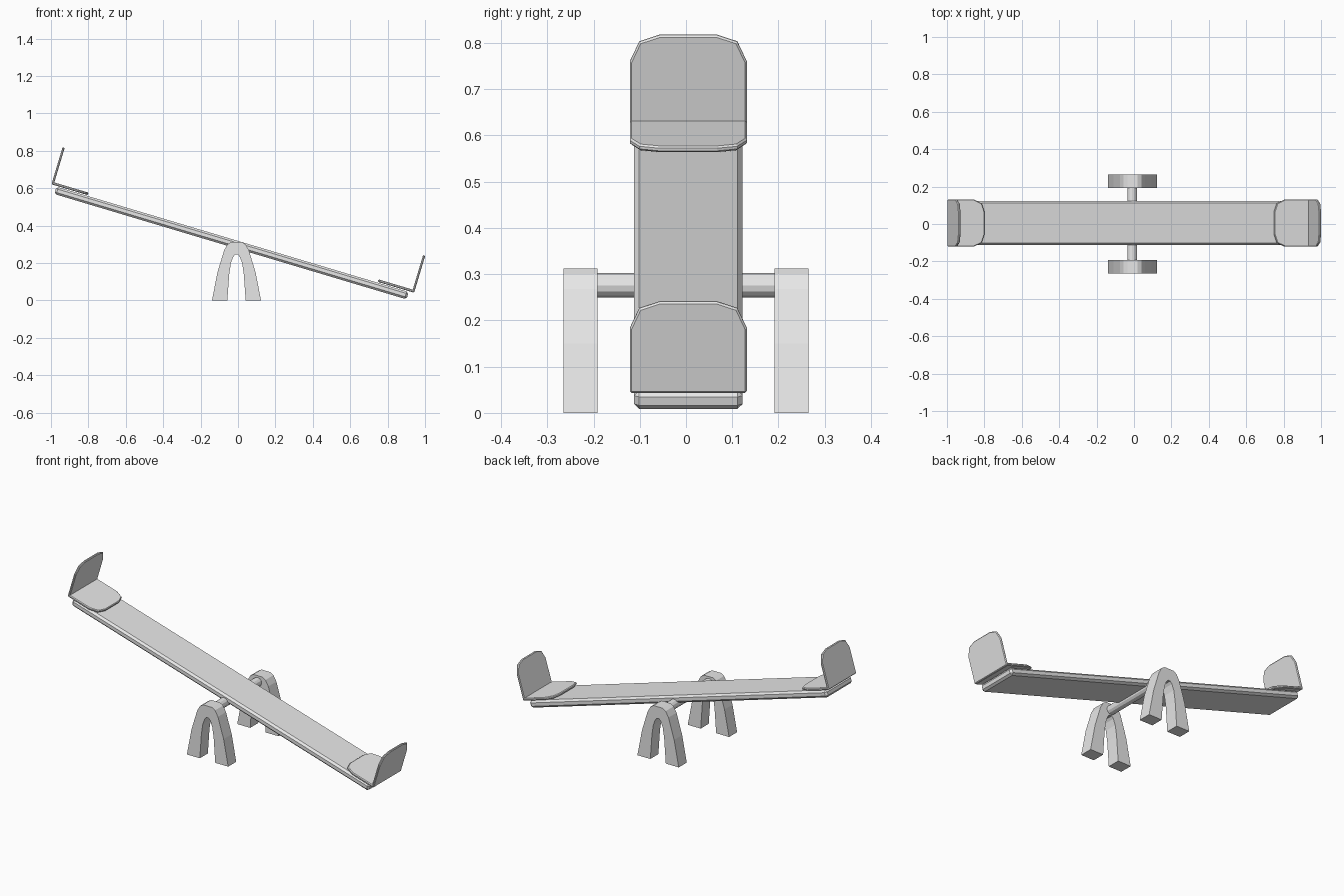
import bpy, bmesh, math
from mathutils import Matrix, Vector

old = bpy.data.objects.get("Cube")
if old:
    bpy.data.objects.remove(old, do_unlink=True)

grey = bpy.data.materials.new("light_grey")
grey.use_nodes = True
grey.diffuse_color = (0.8, 0.8, 0.8, 1)
grey.node_tree.nodes["Principled BSDF"].inputs["Base Color"].default_value = (0.8, 0.8, 0.8, 1)


def prism(name, outline, depth, matrix, bevel=0.0):
    """Extrude a closed 2D outline along local z, then place it."""
    bm = bmesh.new()
    face = bm.faces.new([bm.verts.new((a, b, -depth / 2)) for a, b in outline])
    out = bmesh.ops.extrude_face_region(bm, geom=[face])
    verts = [v for v in out["geom"] if isinstance(v, bmesh.types.BMVert)]
    bmesh.ops.translate(bm, vec=(0, 0, depth), verts=verts)
    bmesh.ops.transform(bm, matrix=matrix, verts=bm.verts)
    bmesh.ops.recalc_face_normals(bm, faces=bm.faces)
    mesh = bpy.data.meshes.new(name)
    bm.to_mesh(mesh)
    bm.free()
    mesh.materials.append(grey)
    obj = bpy.data.objects.new(name, mesh)
    bpy.context.collection.objects.link(obj)
    if bevel:
        mod = obj.modifiers.new("edge_chamfer", 'BEVEL')
        mod.width = bevel
        mod.segments = 1
        mod.limit_method = 'ANGLE'
        mod.angle_limit = math.radians(60)
    return obj


def axes(x, y, z, origin):
    """Matrix whose columns are the given axes, at an origin."""
    m = Matrix((x, y, z)).transposed().to_4x4()
    m.translation = Vector(origin)
    return m


# Tilted frame shared by the plank and both seats
tilt = Matrix.Translation((-0.035, 0.005, 0.307)) @ Matrix.Rotation(math.radians(16.65), 4, 'Y')

# Plank
L, W = 0.983, 0.1175
prism("plank", [(-L, -W), (L, -W), (L, W), (-L, W)], 0.041, tilt, 0.011)


# Seats: a pan and an upright back, each with a clipped free end
def plate_outline(length):
    half = [(0.1265, 0), (0.1265, length - 0.06), (0.106, length - 0.015), (0.062, length)]
    return half + [(-a, b) for a, b in reversed(half)]


for side, label in ((-1, "right"), (1, "left")):
    pan = axes((0, 1, 0), (-side, 0, 0), (0, 0, 1), (side * 1.008, 0, 0.032))
    back = axes((0, 1, 0), (0, 0, 1), (side, 0, 0), (side * 1.006, 0, 0.026))
    prism(label + "_seat_pan", plate_outline(0.199), 0.014, tilt @ pan, 0.004)
    prism(label + "_seat_back", plate_outline(0.206), 0.012, tilt @ back, 0.004)

# Arched stands
outer = [(0.131, 0), (0.102, 0.15), (0.066, 0.268), (0.048, 0.3), (0.028, 0.312)]
inner = [(0.049, 0), (0.039, 0.14), (0.03, 0.2), (0.018, 0.232), (0.007, 0.245)]


def mirrored(pts):
    return pts + [(-a, b) for a, b in reversed(pts)]


arch = mirrored(outer) + mirrored(inner)[::-1]
for side, label in ((-1, "front"), (1, "back")):
    place = axes((1, 0, 0), (0, 0, 1), (0, 1, 0), (-0.008, side * 0.228, 0))
    prism(label + "_stand", arch, 0.073, place)

# Axle
ring = [(0.026 * math.cos(math.tau * i / 12), 0.026 * math.sin(math.tau * i / 12)) for i in range(12)]
prism("axle", ring, 0.44, axes((1, 0, 0), (0, 0, 1), (0, 1, 0), (-0.01, 0, 0.276)))
